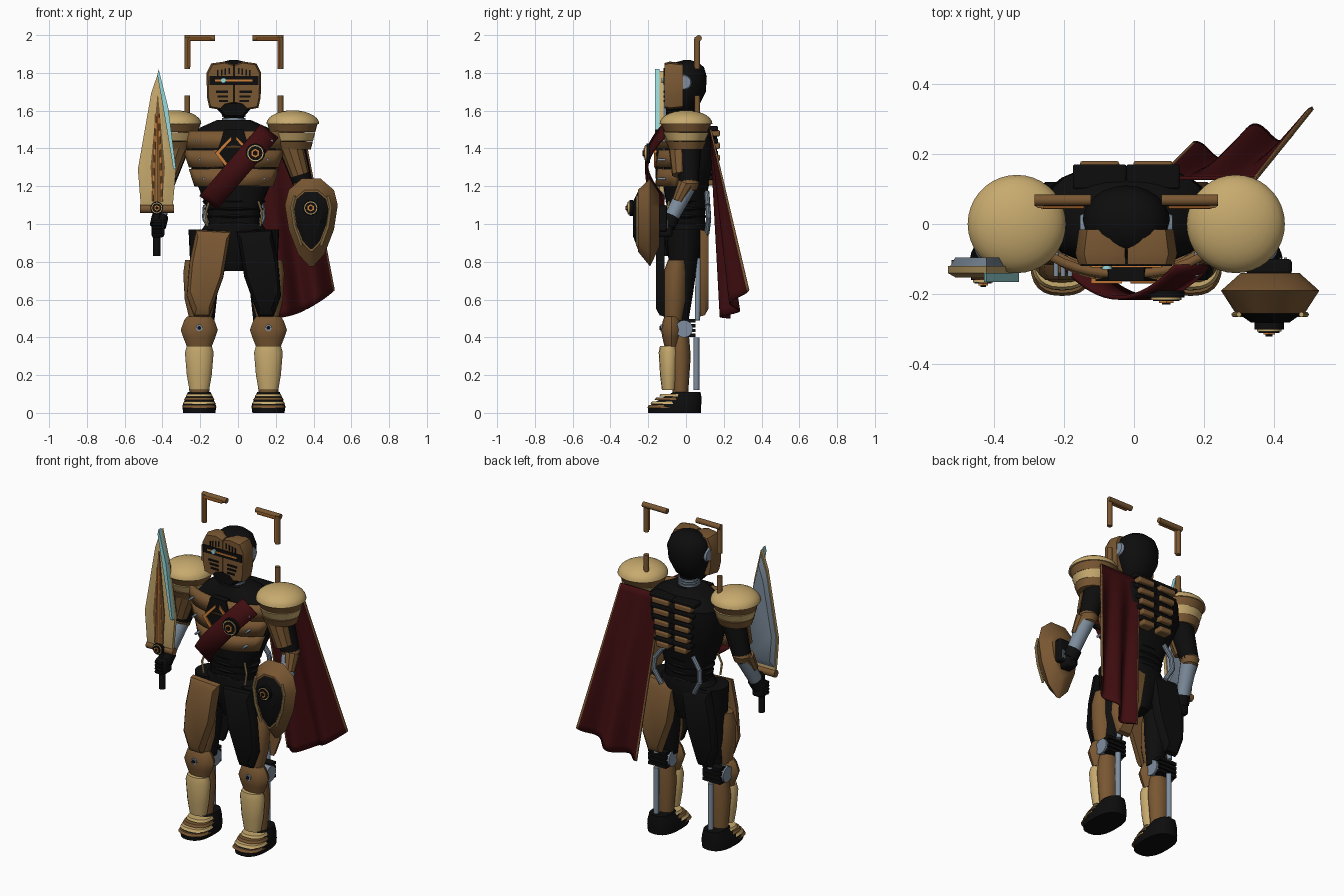
import bpy, bmesh, math
from mathutils import Vector

if "Cube" in bpy.data.objects:
    bpy.data.objects.remove(bpy.data.objects["Cube"])

CX = -.022  # body centre line
LEG = .183  # leg distance from the centre line


def material(name, *colour):
    m = bpy.data.materials.new(name)
    m.use_nodes = True
    m.diffuse_color = (*colour, 1)
    m.node_tree.nodes["Principled BSDF"].inputs["Base Color"].default_value = (*colour, 1)
    return m


BRONZE = material("bronze", .19, .095, .032)
GOLD = material("pale gold", .57, .4, .155)
BLACK = material("black", .004, .004, .004)
RED = material("dark red", .05, .004, .005)
STEEL = material("blue steel", .21, .27, .34)
ORANGE = material("orange", .62, .21, .04)
CYAN = material("pale cyan", .32, .7, .72)


def finish(name, bm, mat, bevel=0):
    bmesh.ops.recalc_face_normals(bm, faces=bm.faces)
    me = bpy.data.meshes.new(name)
    bm.to_mesh(me)
    bm.free()
    me.materials.append(mat)
    me.shade_smooth()
    me.set_sharp_from_angle(angle=math.radians(35))
    ob = bpy.data.objects.new(name, me)
    bpy.context.collection.objects.link(ob)
    if bevel:
        mod = ob.modifiers.new("bevel", "BEVEL")
        mod.width, mod.segments = bevel, 2
    return ob


def skin(name, rings, mat, bevel=0):
    """Join rings of points into a closed solid."""
    bm = bmesh.new()
    loops = [[bm.verts.new(p) for p in ring] for ring in rings]
    for a, b in zip(loops, loops[1:]):
        for i in range(len(a)):
            bm.faces.new((a[i - 1], a[i], b[i], b[i - 1]))
    bm.faces.new(loops[0])
    bm.faces.new(loops[-1])
    return finish(name, bm, mat, bevel)


def loft(name, mat, x, rings, power=2, n=24):
    """Stack of superellipses around x, each (y, z, rx, ry)."""
    def point(y, z, rx, ry, a):
        c, s = math.cos(a), math.sin(a)
        return (x + rx * math.copysign(abs(c) ** (2 / power), c),
                y + ry * math.copysign(abs(s) ** (2 / power), s), z)
    return skin(name, [[point(*r, math.tau * i / n) for i in range(n)] for r in rings], mat)


def slab(name, mat, outline, layers, centre=(0, 0), side=1, shift=0, bevel=0):
    """Front outline (x, z), repeated at each (y, scale) layer."""
    cx, cz = centre
    return skin(name, [[(shift + side * (cx + (x - cx) * k), y, cz + (z - cz) * k) for x, z in outline]
                       for y, k in layers], mat, bevel)


def mirrored(half):
    return half + [(-x, z) for x, z in reversed(half)]


def box(name, mat, centre, size, bevel=0):
    x, y, z = centre
    w, d, h = (v / 2 for v in size)
    return slab(name, mat, mirrored([(w, z + h), (w, z - h)]), [(y - d, 1), (y + d, 1)], shift=x, bevel=bevel)


def rod(name, mat, a, b, r, r2=None, n=16):
    a, b = Vector(a), Vector(b)
    bm = bmesh.new()
    bmesh.ops.create_cone(bm, cap_ends=True, segments=n, radius1=r, radius2=r2 or r, depth=(b - a).length)
    bmesh.ops.transform(bm, matrix=(b - a).to_track_quat("Z", "Y").to_matrix().to_4x4(), verts=bm.verts)
    bmesh.ops.translate(bm, vec=(a + b) / 2, verts=bm.verts)
    return finish(name, bm, mat)


def pipe(name, mat, points, r):
    for a, b in zip(points, points[1:]):
        rod(name, mat, a, b, r, n=10)


def disc(name, mat, x, y, z, r, depth, n=16):
    """Disc standing forward from y."""
    return rod(name, mat, (x, y, z), (x, y - depth, z), r, n=n)


def sheet(name, mat, f, nu, nv, thick):
    """Solidified surface f(u, v)."""
    bm = bmesh.new()
    g = [[bm.verts.new(f(i / nu, j / nv)) for j in range(nv + 1)] for i in range(nu + 1)]
    for i in range(nu):
        for j in range(nv):
            bm.faces.new((g[i][j], g[i + 1][j], g[i + 1][j + 1], g[i][j + 1]))
    ob = finish(name, bm, mat)
    mod = ob.modifiers.new("thickness", "SOLIDIFY")
    mod.thickness, mod.offset = thick, 0
    return ob


def emblem(name, x, y, z, r):
    for part, mat, scale, depth, n in (("base", BLACK, 1, .02, 16), ("rim", GOLD, .83, .026, 16),
            ("face", BLACK, .72, .03, 16), ("hub", ORANGE, .45, .035, 6), ("core", BLACK, .27, .04, 6)):
        disc(f"{name}_{part}", mat, x, y, z, r * scale, depth, n)


def lerp(a, b, t):
    return a + (b - a) * t


# Torso, waist and pelvis
loft("torso", BLACK, CX, [(0, .95, .13, .1), (0, 1.08, .14, .1), (0, 1.2, .19, .12), (.025, 1.34, .24, .14),
     (.025, 1.46, .23, .14), (.02, 1.51, .18, .11), (0, 1.55, .09, .08)], power=2.6)
for k in range(5):
    loft("waist_ring", BLACK, CX, [(0, 1 + k * .04 + d, .14 + k * .009 - abs(d), .11 - abs(d)) for d in (-.013, 0, .013)])
loft("pelvis", BLACK, CX, [(0, .75, .05, .07), (0, .84, .12, .1), (0, .94, .19, .12), (0, 1, .15, .11)])
rod("neck", BLACK, (CX, 0, 1.5), (CX, 0, 1.6), .055)
for k in range(3):
    z = 1.55 + k * .016
    rod("neck_ring", STEEL, (CX, 0, z), (CX, 0, z + .01), .062)

# Layered chest plates
for k in range(3):
    def chest_point(u, v):
        side, width = 2 * u - 1, lerp(.2, .29, (k + v) / 3)
        return CX + width * side, -.14 + .1 * abs(side) ** 2.5 - .012 * (1 - v), 1.2 + .1 * k + .092 * v
    sheet("chest_plate", BRONZE, chest_point, 16, 1, .024)
slab("chest_window", BLACK, mirrored([(.05, 1.5), (.09, 1.38), (.02, 1.24)]), [(-.12, 1), (-.162, 1)], shift=CX)

# Sash with emblem
def sash_point(u, v):
    w = .12 * (v - .5)
    return lerp(.165, -.155, u) + .8 * w, -.21 + .36 * (u - .5) ** 2, lerp(1.49, 1.115, u) - .6 * w


sheet("sash", RED, sash_point, 16, 2, .012)
emblem("sash_emblem", .092, -.19, 1.375, .052)

# Head and face
loft("skull", BLACK, CX, [(-.04, 1.57, .05, .05), (-.015, 1.62, .09, .08), (0, 1.7, .12, .105), (.005, 1.78, .125, .105),
     (.005, 1.83, .105, .09), (.005, 1.856, .07, .06), (.005, 1.867, .025, .02)])
slab("chin", BLACK, mirrored([(.06, 1.64), (.09, 1.61), (.05, 1.565)]), [(-.02, 1), (-.08, 1), (-.105, .85)],
     centre=(0, 1.62), shift=CX)
box("visor", BLACK, (CX, -.09, 1.76), (.26, .058, .046))
box("visor_light", ORANGE, (CX, -.11, 1.76), (.2, .028, .009))
disc("eye_lens", CYAN, CX - .055, -.1, 1.76, .014, .03)

for s in (1, -1):
    def P(x, y, z):
        return CX + s * x, y, z
    leg_x = CX + s * LEG

    # Mirrored chest trim
    slab("chest_chevron", ORANGE, [(.012, 1.465), (.1, 1.375), (.04, 1.3), (.03, 1.315), (.076, 1.375), (.012, 1.445)],
         [(-.155, 1), (-.17, 1)], side=s, shift=CX)
    for k in range(3):
        disc("chest_bolt", STEEL, CX + s * (.16 + .02 * k), -.08, 1.24 + .1 * k, .007, .07)

    # Face halves with slits
    slab("face_plate", BRONZE, [(.003, 1.845), (.05, 1.86), (.12, 1.85), (.145, 1.8), (.142, 1.67), (.13, 1.615),
         (.075, 1.605), (.05, 1.63), (.003, 1.64)], [(-.015, .93), (-.085, 1), (-.115, .94)],
         centre=(0, 1.73), side=s, shift=CX)
    rod("ear", STEEL, P(.1, -.01, 1.75), P(.132, -.01, 1.75), .05, .035)
    for k in range(3):
        box("mouth_slit", BLACK, P(.063 - .004 * k, -.11, 1.7 - .024 * k), (.065 - .008 * k, .018, .011))
    for k in range(4):
        box("brow_slit", BLACK, P(.025 + .02 * k, -.11, 1.81 - .004 * k), (.008, .016, .032))

    # Shoulder pad: dome over tapering lames
    arcs = [math.pi / 2 * i / 7 for i in range(7)] + [1.54]
    loft("shoulder_dome", GOLD, CX + s * .312, [(0, 1.53 + .072 * math.sin(a), .14 * math.cos(a), .14 * math.cos(a))
                                                for a in arcs], n=36)
    for k, mat in enumerate((BRONZE, GOLD, BRONZE)):
        z, r = 1.5 - .046 * k, .133 - .012 * k
        loft("shoulder_lame", mat, CX + s * .31, [(0, z - .014, r - .012, r - .02), (0, z + .03, r, r)])

    # Shoulder post and floating bracket
    rod("shoulder_post", BRONZE, P(.247, .06, 1.57), P(.247, .06, 1.68), .015)
    rod("bracket_upright", BRONZE, P(.247, .06, 1.82), P(.247, .06, 1.99), .015)
    rod("bracket_arm", BRONZE, P(.262, .068, 1.984), P(.1, .068, 1.984), .016)
    pipe("bracket_light", ORANGE, [P(.238, .05, 1.83), P(.238, .05, 1.976), P(.12, .05, 1.976)], .008)

    # Arm
    elbow, hand = P(.365, .015, 1.215), P(.402, -.1, .99)
    rod("upper_arm", BLACK, P(.29, .01, 1.46), elbow, .075, .052)
    rod("upper_arm_guard", BRONZE, P(.3, -.03, 1.42), P(.35, -.025, 1.26), .065, .05, n=10)
    loft("elbow", BRONZE, elbow[0], [(.015, 1.215 + .055 * math.sin(a), .055 * math.cos(a), .055 * math.cos(a))
                                     for a in (-1.4, -.7, 0, .7, 1.4)])
    rod("forearm", STEEL, elbow, hand, .048, .036)
    rod("forearm_guard", BRONZE, P(.385, 0, 1.21), P(.4, -.045, 1.12), .045, .03, n=10)
    rod("cuff", BLACK, P(.39, -.075, 1.04), hand, .044)
    box("hand", BLACK, (hand[0], -.11, .975), (.07, .075, .09), bevel=.015)
    for k in range(4):
        z = .94 + .02 * k
        rod("finger", BLACK, P(.43, -.145, z), P(.38, -.15, z), .011, n=8)

    # Thigh, knee and shin
    loft("upper_thigh", BLACK, CX + s * .155, [(-.03, .47, .05, .04), (-.02, .65, .07, .06), (-.01, .97, .085, .095)])
    loft("thigh_guard", BRONZE, CX + s * .178, [(-.065, .49, .056, .05), (-.06, .6, .082, .066),
         (-.055, .74, .09, .066), (-.045, .81, .08, .05)], n=16)
    loft("knee_guard", BRONZE, leg_x, [(-.076, z, r, r * .58) for z, r in
         ((.35, .065), (.4, .085), (.44, .098), (.49, .08), (.51, .065))], n=12)
    rod("knee_joint", STEEL, P(LEG - .07, -.01, .445), P(LEG + .07, -.01, .445), .046)
    disc("knee_bolt", STEEL, leg_x, -.1, .45, .018, .036)
    disc("knee_bolt_core", BLACK, leg_x, -.1, .45, .01, .04)
    for k in range(4):
        box("knee_bellows", BLACK, (leg_x, .025, .41 + .026 * k), (.12, .05, .018))
    loft("shin", BRONZE, leg_x, [(-.03, .08, .05, .04), (-.03, .3, .068, .055), (-.03, .42, .055, .045)], n=16)
    loft("greave", GOLD, leg_x, [(-.09, z, r, r * .72) for z, r in
         ((.12, .052), (.2, .066), (.32, .076), (.355, .066))], n=16)
    rod("calf_piston", STEEL, P(LEG, .055, .12), P(LEG, .055, .4), .016)
    rod("thigh_piston", STEEL, P(LEG, .06, .49), P(.16, .065, .82), .014)

    # Foot with toe plates
    loft("boot", BLACK, leg_x, [(-.06, 0, .085, .14), (-.06, .035, .09, .14), (-.025, .075, .075, .108),
                                (.005, .11, .06, .072)], power=2.5)
    for k, mat in enumerate((BRONZE, GOLD, BRONZE, GOLD)):
        y, z, r = -.115 + .015 * k, .035 + .02 * k, .09 - .002 * k * k
        loft("toe_plate", mat, leg_x, [(y, z - .008, r, r), (y, z + .006, r - .008, r - .008)], power=2.5)

    # Alternating hip panels
    panel = [(.015, .96), (.2, .97), (.235, .8), (.25, .62), (.21, .51), (.13, .51), (.055, .72)]
    front, back = (BLACK, BRONZE) if s > 0 else (BRONZE, BLACK)
    for name, mat, y, turn in (("front_hip_panel", front, -.115, -1), ("back_hip_panel", back, .075, 1)):
        slab(name, mat, panel, [(y, 1), (y + turn * .025, .97), (y + turn * .045, .82)],
             centre=(.145, .75), side=s, shift=CX)

    # Waist hoses and back clamps
    pipe("back_hose", STEEL, [P(.1, .11, 1.17), P(.15, .115, 1.1), P(.155, .12, 1.03), P(.11, .11, .95)], .014)
    pipe("side_hose", GOLD, [P(.13, -.09, 1.12), P(.15, -.1, 1.06), P(.14, -.1, .99)], .006)
    for k in range(5):
        z, w = 1.22 + .065 * k, .08 + .008 * k
        box("back_clamp", BRONZE, P(.02 + w / 2, .15, z), (w, .06, .034), bevel=.008)
        box("back_rib", BLACK, P(.02 + w / 2, .135, z + .025), (w + .04, .07, .025), bevel=.006)


# Cape over the left shoulder, with a bronze hem
def cape_point(u, v):
    wave = .036 * math.cos(4 * math.pi * u)
    return (lerp(lerp(.07, .35, u), lerp(.17, .51, u), v), .13 + v * (.065 + .1 * u + wave),
            lerp(1.5, lerp(.5, .65, u * u), v))


cape = sheet("cape", RED, cape_point, 40, 24, .01)
cape.data.materials.append(BRONZE)
for f in cape.data.polygons:
    f.material_index = int(f.index // 24 in (0, 39))

# Shield
rim = mirrored([(.05, 1.24), (.12, 1.18), (.14, 1.1), (.12, .97), (.07, .84), (.01, .775)])
slab("shield", BRONZE, rim, [(-.14, .6), (-.19, 1), (-.255, .7)], centre=(0, 1.04), shift=.388)
slab("shield_face", BLACK, rim, [(-.25, .7), (-.28, .4)], centre=(0, 1.04), shift=.388)
for s in (1, -1):
    pipe("shield_trim", GOLD, [(.388 + s * x * .74, -.258, lerp(1.04, z, .78)) for x, z in rim[1:5]], .007)
emblem("shield_emblem", .385, -.28, 1.085, .042)
box("shield_bracket", BLACK, (.385, -.122, 1.03), (.13, .045, .14), bevel=.01)
for k in range(3):
    box("bracket_strap", STEEL, (.4 + .016 * k, -.1, 1), (.008, .01, .05))

# Sword
blade = [(-.42, 1.81), (-.46, 1.69), (-.53, 1.29), (-.515, 1.1), (-.345, 1.1), (-.328, 1.29), (-.375, 1.62)]
slab("blade_back", STEEL, blade, [(-.095, .8), (-.125, .97)], centre=(-.425, 1.4))
slab("blade_front", GOLD, blade, [(-.12, 1), (-.14, 1), (-.152, .8)], centre=(-.425, 1.4))
slab("blade_inlay", BRONZE, mirrored([(.002, 1.68), (.038, 1.3), (.025, 1.12)]), [(-.14, 1), (-.157, 1)], shift=-.425)
for x in (-.025, 0, .025):
    rod("blade_light", ORANGE, (x - .427, -.156, 1.12), (x * .3 - .427, -.156, 1.58), .004, n=6)
slab("blade_edge", CYAN, [(-.42, 1.82), (-.427, 1.79), (-.385, 1.55), (-.342, 1.29), (-.328, 1.29), (-.37, 1.62)],
     [(-.14, 1), (-.165, 1)])
rod("guard", BRONZE, (-.52, -.125, 1.08), (-.34, -.125, 1.08), .022)
emblem("guard_emblem", -.43, -.14, 1.085, .034)
rod("grip", BLACK, (-.43, -.115, .83), (-.43, -.115, 1.08), .019)
